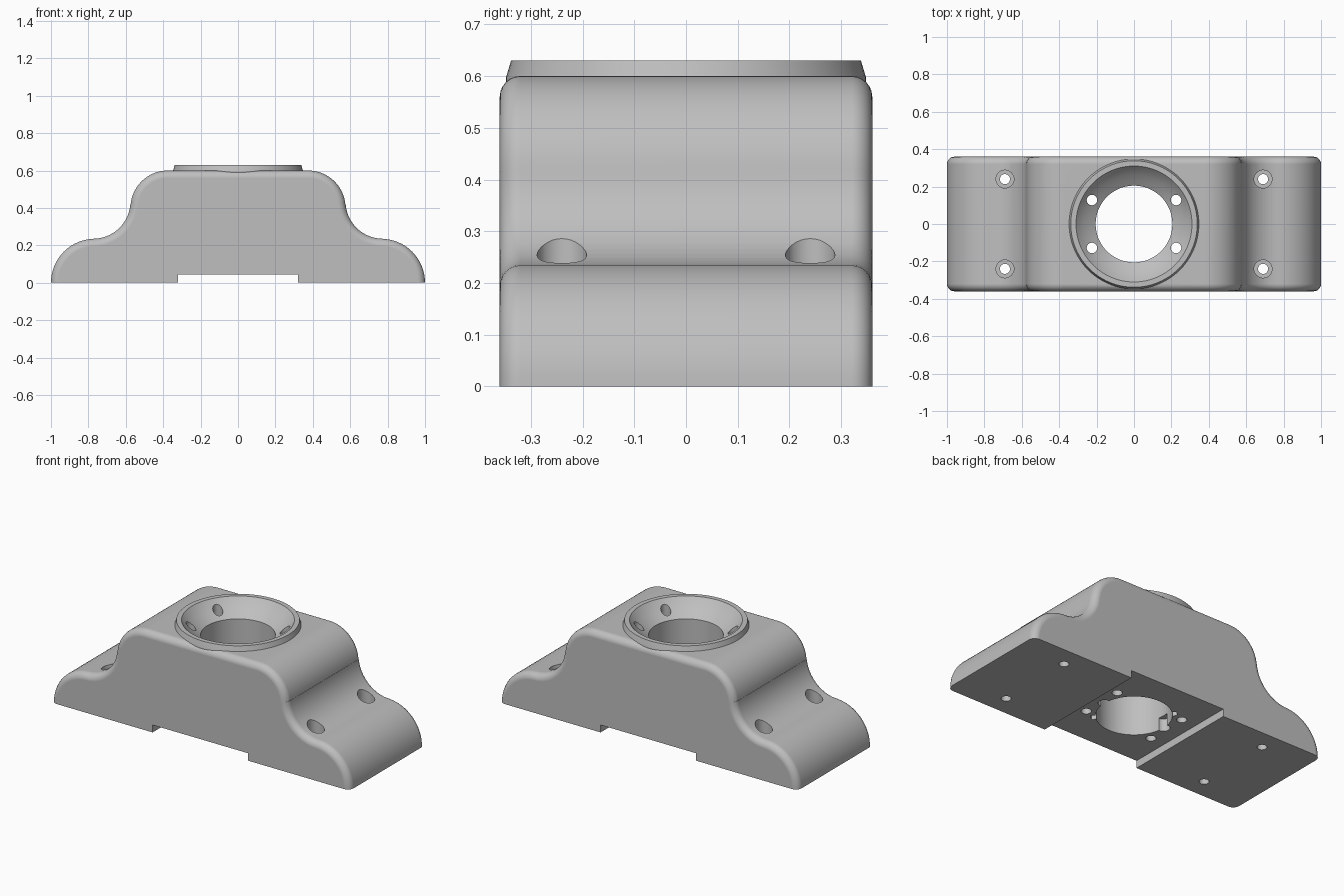
import bpy, bmesh
from math import sin, cos, pi, radians

if "Cube" in bpy.data.objects:
    bpy.data.objects.remove(bpy.data.objects["Cube"], do_unlink=True)

grey = bpy.data.materials.new("plain grey")
grey.use_nodes = True
colour = (0.52, 0.52, 0.52, 1)
grey.diffuse_color = colour
grey.node_tree.nodes["Principled BSDF"].inputs["Base Color"].default_value = colour


def finish(name, bm):
    bmesh.ops.recalc_face_normals(bm, faces=bm.faces[:])
    mesh = bpy.data.meshes.new(name)
    bm.to_mesh(mesh)
    bm.free()
    obj = bpy.data.objects.new(name, mesh)
    bpy.context.collection.objects.link(obj)
    mesh.materials.append(grey)
    return obj


def loft(name, rings):
    """Skin a list of closed point rings and cap both ends."""
    bm = bmesh.new()
    rows = [[bm.verts.new(p) for p in ring] for ring in rings]
    count = len(rows[0])
    for a, b in zip(rows, rows[1:]):
        for i in range(count):
            j = (i + 1) % count
            bm.faces.new((a[i], a[j], b[j], b[i]))
    bm.faces.new(rows[0])
    bm.faces.new(rows[-1])
    return finish(name, bm)


def lathe(name, profile, x=0, y=0, sides=96):
    """Turn (radius, z) pairs about a vertical axis."""
    turn = [2 * pi * i / sides for i in range(sides)]
    return loft(name, [[(x + r * cos(a), y + r * sin(a), z) for a in turn]
                       for r, z in profile])


def box(name, size, centre, angle=0):
    bm = bmesh.new()
    bmesh.ops.create_cube(bm, size=1)
    bmesh.ops.scale(bm, vec=size, verts=bm.verts)
    obj = finish(name, bm)
    obj.location = centre
    obj.rotation_euler.z = angle
    return obj


def arc(cx, cz, r, start, end, steps=16):
    angles = [radians(start + (end - start) * i / steps) for i in range(steps + 1)]
    return [(cx + r * cos(a), cz + r * sin(a)) for a in angles]


def outline(d):
    """Stepped bell silhouette, shrunk inward by d."""
    half = (arc(0.765, 0, 0.235 - d, 0, 90)
            + arc(0.775, 0.435, 0.2 + d, 270, 185)
            + arc(0.375, 0.4, 0.2 - d, 5, 90))
    return half + [(-x, z) for x, z in reversed(half)]


def combine(body, other, operation):
    mod = body.modifiers.new(operation.lower(), 'BOOLEAN')
    mod.operation = operation
    mod.solver = 'EXACT'
    mod.object = other
    other.hide_render = True
    bpy.context.view_layer.update()
    bpy.ops.object.modifier_apply(modifier=mod.name)
    bpy.data.objects.remove(other, do_unlink=True)


# Body with rounded front and back edges
depth, fillet, steps = 0.36, 0.04, 6
sections = []
for i in range(steps + 1):
    t = pi / 2 * i / steps
    sections.append((depth - fillet * (1 - cos(t)), fillet * (1 - sin(t))))
sections = [(-y, d) for y, d in sections] + sections[::-1]
body = loft("mount_body", [[(x, y, z) for x, z in outline(d)] for y, d in sections])
bpy.context.view_layer.objects.active = body
body.select_set(True)

# Raised tapered ring on top
combine(body, lathe("top_ring", [(0.348, 0.5), (0.348, 0.597), (0.338, 0.63)]), 'UNION')

# Dished socket and central bore
dish = [(0.205, -0.1), (0.205, 0.54), (0.235, 0.56), (0.265, 0.583),
        (0.29, 0.606), (0.31, 0.63), (0.31, 0.7)]
combine(body, lathe("socket_cutter", dish), 'DIFFERENCE')

# Shallow channel under the middle
combine(body, box("channel_cutter", (0.64, 1, 0.09), (0, 0, 0)), 'DIFFERENCE')

# Small through holes around the dish, and counterbored mounting holes
for sx in (-1, 1):
    for sy in (-1, 1):
        combine(body, lathe("pin_cutter", [(0.028, -0.1), (0.028, 0.7)],
                            sx * 0.225, sy * 0.128, 24), 'DIFFERENCE')
        screw = [(0.027, -0.1), (0.027, 0.15), (0.048, 0.15), (0.048, 0.6)]
        combine(body, lathe("screw_cutter", screw, sx * 0.69, sy * 0.24, 32), 'DIFFERENCE')

# Notches around the lower mouth of the bore
for side in (-1, 1):
    combine(body, lathe("round_notch_cutter", [(0.035, -0.1), (0.035, 0.12)],
                        side * 0.205, 0, 24), 'DIFFERENCE')
    a = radians(-45) if side > 0 else radians(135)
    combine(body, box("slot_cutter", (0.06, 0.04, 0.2), (0.2 * cos(a), 0.2 * sin(a), 0.02), a),
            'DIFFERENCE')

# Smooth curves, crisp edges
bpy.ops.object.shade_smooth_by_angle(angle=radians(30))
normals = body.modifiers.new("even_normals", 'WEIGHTED_NORMAL')
normals.keep_sharp = True
